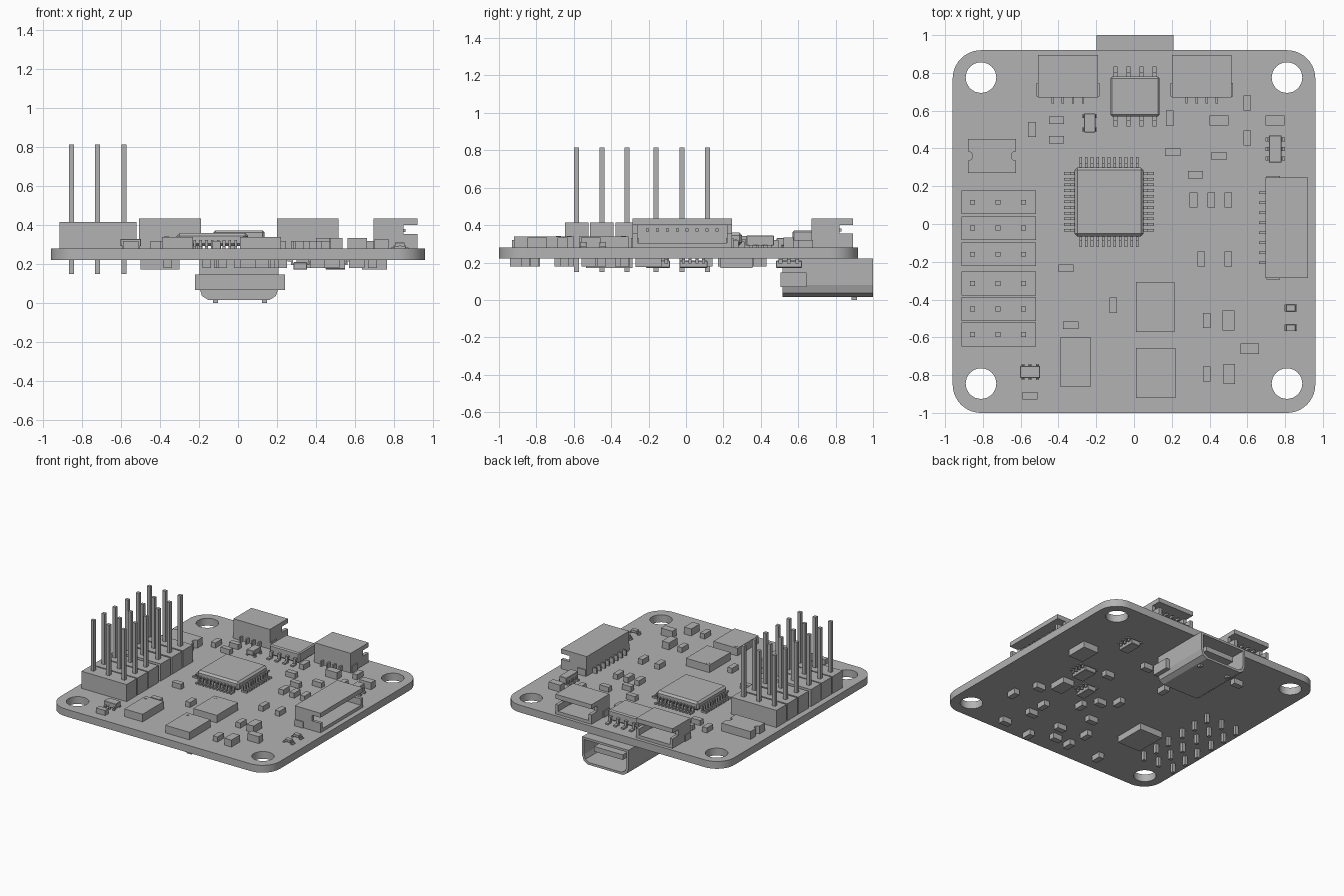
import bpy, bmesh, math
from mathutils import Matrix, Vector

old = bpy.data.objects.get("Cube")
if old:
    bpy.data.objects.remove(old, do_unlink=True)

grey = bpy.data.materials.new("plain grey")
grey.use_nodes = True
colour = (0.45, 0.45, 0.45, 1)
grey.diffuse_color = colour
grey.node_tree.nodes["Principled BSDF"].inputs["Base Color"].default_value = colour

TOP, UNDER = 0.28, 0.222


def box(bm, x0, x1, y0, y1, z0, z1):
    """Add a box between two corners and return its vertices."""
    size = Matrix.Diagonal((x1 - x0, y1 - y0, z1 - z0, 1))
    place = Matrix.Translation(((x0 + x1) / 2, (y0 + y1) / 2, (z0 + z1) / 2))
    return bmesh.ops.create_cube(bm, size=1, matrix=place @ size)["verts"]


def block(bm, x, y, w, d, z0, z1):
    return box(bm, x - w / 2, x + w / 2, y - d / 2, y + d / 2, z0, z1)


def prism(bm, points, axis, length):
    """Extrude a closed outline along an axis vector."""
    face = bm.faces.new([bm.verts.new(p) for p in points])
    out = bmesh.ops.extrude_face_region(bm, geom=[face])["geom"]
    moved = [v for v in out if isinstance(v, bmesh.types.BMVert)]
    bmesh.ops.translate(bm, verts=moved, vec=Vector(axis) * length)


def finish(name, bm, x=0, y=0, z=0, turn=0):
    bmesh.ops.recalc_face_normals(bm, faces=bm.faces)
    mesh = bpy.data.meshes.new(name)
    bm.to_mesh(mesh)
    bm.free()
    mesh.materials.append(grey)
    ob = bpy.data.objects.new(name, mesh)
    bpy.context.collection.objects.link(ob)
    ob.location = (x, y, z)
    ob.rotation_euler.z = math.radians(turn)
    return ob


def arc(x, y, r, start, end, n):
    steps = [math.radians(start + (end - start) * i / n) for i in range(n + 1)]
    return [(x + r * math.cos(a), y + r * math.sin(a)) for a in steps]


# Circuit board: rounded outline with four mounting holes
curve = bpy.data.curves.new("board", "CURVE")
curve.dimensions, curve.fill_mode = "2D", "BOTH"
curve.extrude = (TOP - UNDER) / 2
corners = [(.81, .77, 0), (-.81, .77, 90), (-.81, -.85, 180), (.81, -.85, 270)]
loops = [[p for x, y, a in corners for p in arc(x, y, .15, a, a + 90, 10)]]
loops += [arc(x, y + .005, .081, 0, 360, 32)[:-1] for x, y, a in corners]
for loop in loops:
    spline = curve.splines.new("POLY")
    spline.points.add(len(loop) - 1)
    spline.use_cyclic_u = True
    for point, (x, y) in zip(spline.points, loop):
        point.co = (x, y, 0, 1)
curve.materials.append(grey)
board = bpy.data.objects.new("board", curve)
bpy.context.collection.objects.link(board)
board.location.z = (TOP + UNDER) / 2
bpy.context.view_layer.objects.active = board
board.select_set(True)
bpy.ops.object.convert(target="MESH")

# Pin header: six rows of three pins
housing, pins = bmesh.new(), bmesh.new()
for y in (.115, -.022, -.16, -.315, -.45, -.585):
    block(housing, -.717, y, .395, .125, TOP, .415)
    for x in (-.855, -.72, -.585):
        block(pins, x, y, .026, .026, .15, .815)
finish("header_housing", housing)
finish("header_pins", pins)


def lead(bm, along, edge, reach, rise, width, turn):
    """Bent lead: shoulder, leg and foot, pointing outward after the turn."""
    mid = edge + reach * .4
    t = min(.012, rise / 3)
    verts = box(bm, edge - .02, mid, along - width / 2, along + width / 2, rise - t, rise)
    verts += box(bm, mid - t, mid, along - width / 2, along + width / 2, 0, rise)
    verts += box(bm, mid, edge + reach, along - width / 2, along + width / 2, 0, t)
    bmesh.ops.rotate(bm, verts=verts, matrix=Matrix.Rotation(math.radians(turn), 3, "Z"))


def leaded_chip(name, x, y, w, d, height, sides, count, pitch, reach, width, z=TOP, turn=0):
    """Chip body with a bevelled top and leads on the given sides."""
    bm = bmesh.new()
    verts = block(bm, 0, 0, w, d, .012, height)
    edges = {e for v in verts for e in v.link_edges}
    bmesh.ops.bevel(bm, geom=list(edges), offset=min(w, d) * .04, segments=1, affect="EDGES")
    for side in sides:
        edge = d / 2 if side % 180 else w / 2
        for i in range(count):
            lead(bm, (i - (count - 1) / 2) * pitch, edge, reach, height * .55, width, side)
    ob = finish(name, bm, x, y, z, turn)
    if z < TOP:
        ob.rotation_euler.x = math.pi
    return ob


leaded_chip("processor", -.132, .117, .365, .365, .08, (0, 90, 180, 270), 11, .03, .055, .014)
leaded_chip("driver_chip", .005, .675, .26, .21, .092, (90, 270), 4, .069, .055, .022)
leaded_chip("regulator_small", -.235, .535, .06, .1, .05, (0, 180), 2, .07, .01, .02)
leaded_chip("regulator_large", .748, .397, .065, .145, .065, (0, 180), 3, .05, .02, .02)
leaded_chip("regulator_front", -.55, -.783, .105, .065, .05, (90, 270), 3, .038, .01, .016)
for i, y in enumerate((-.445, -.55)):
    leaded_chip("indicator_" + str(i + 1), .83, y, .05, .035, .03, (0, 180), 1, 0, .02, .035)

# Flat sensor packages with a marker dimple plate
for name, x, y, w, d, h in (("sensor_rear", .113, -.44, .205, .265, .06),
                            ("sensor_front", .115, -.788, .21, .265, .06),
                            ("sensor_left", -.31, -.73, .16, .265, .06)):
    bm = bmesh.new()
    block(bm, 0, 0, w, d, 0, h)
    spot = Matrix.Translation((-w * .36, d * .4, h))
    bmesh.ops.create_cone(bm, cap_ends=True, segments=12, radius1=.013, radius2=.013,
                          depth=.004, matrix=spot)
    finish(name, bm, x, y, TOP)

# Notched crystal at the left rear
bm = bmesh.new()
outline = [(.127, -.09), (.127, -.025)] + arc(.127, 0, .025, 270, 90, 8)[1:-1]
outline += [(.127, .025), (.127, .09)]
outline += [(-x, -y) for x, y in outline]
prism(bm, [(x, y, 0) for x, y in outline], (0, 0, 1), .062)
finish("crystal", bm, -.752, .36, TOP)


def connector(name, x, y, width, count, turn):
    """Open-fronted socket; the opening faces local +x."""
    bm = bmesh.new()
    w, d, h, t = width / 2, .112, .155, .025
    box(bm, -d, d, -w, w, 0, t)
    box(bm, -d, d, -w, w, h - .035, h)
    box(bm, -d, -d + .05, -w, w, t, h - .035)
    for s in (-1, 1):
        wall = sorted((s * w, s * (w - t)))
        box(bm, -d + .05, .04, *wall, t, h - .035)
        box(bm, .04, d, *wall, t, .075)
        tab = sorted((s * (w - .03), s * (w + .008)))
        box(bm, -d + .005, -.035, *tab, 0, .05)
    for i in range(count):
        v = (i - (count - 1) / 2) * .053
        block(bm, -d - .016, v, .034, .012, 0, .04)
        block(bm, -.02, v, .14, .016, .085, .101)
    finish(name, bm, x, y, TOP, turn)


connector("side_connector", .808, -.02, .53, 8, 0)
connector("rear_connector_right", -.35, .782, .318, 4, 90)
connector("rear_connector_left", .358, .782, .315, 4, 90)

# Port under the rear edge: bent shell, tongue, wings and feet
SECTION = [(-.2, .207), (-.2, .1), (-.17, .045), (-.14, 0), (.14, 0), (.17, .045), (.2, .1), (.2, .207)]
SECTION = [(-.203, .207), (-.203, .065), (-.19, .022), (-.155, 0)]
SECTION += [(-x, z) for x, z in reversed(SECTION)]
bm = bmesh.new()


def ring(y, shrink):
    return [bm.verts.new((x * (1 - shrink / .2), y, .1035 + (z - .1035) * (1 - shrink / .1035)))
            for x, z in SECTION]


rings = [ring(.515, 0), ring(1, 0), ring(1, .018), ring(.62, .018)]
bm.faces.new(rings[0])
bm.faces.new(rings[-1])
for a, b in zip(rings, rings[1:]):
    for i in range(len(a)):
        j = (i + 1) % len(a)
        bm.faces.new((a[i], a[j], b[j], b[i]))
finish("port_shell", bm, .005, 0, .015)
bm = bmesh.new()
box(bm, -.12, .13, .6, .96, .11, .15)
finish("port_tongue", bm)
bm = bmesh.new()
box(bm, -.22, .24, .505, .645, .068, .147)
for x in (-.115, .135):
    block(bm, x, .9, .025, .03, 0, .02)
finish("port_wings_and_feet", bm)

# Small two-ended parts, grouped by footprint
UPRIGHT = ((-.54, .5), (.19, .56), (.6, .64), (.6, .455), (.315, .127), (.41, .127), (.5, .127),
           (.355, -.185), (.5, -.185), (-.11, -.43), (.385, -.51), (.385, -.795))
ACROSS = ((-.41, .55), (-.41, .445), (.205, .38), (.45, .36), (.325, .26), (-.36, -.235),
          (-.335, -.535), (-.55, -.91))
for name, spots, w, d, h in (("chips_upright", UPRIGHT, .04, .08, .04),
                             ("chips_across", ACROSS, .08, .04, .04),
                             ("capacitors_across", ((.45, .548), (.747, .548), (.613, -.66)), .1, .055, .055),
                             ("capacitors_upright", ((.5, -.51), (.505, -.795)), .062, .105, .055)):
    bm = bmesh.new()
    for x, y in spots:
        block(bm, x, y, w, d, TOP, TOP + h)
    finish(name, bm)

# Underside parts
BELOW = ((.61, -.33), (.42, -.51), (.41, -.65), (.21, -.34), (.13, -.22), (.03, -.13), (.48, -.86),
         (.23, -.9), (.05, -.81), (-.08, -.82), (.12, -.68), (-.09, -.64), (.02, -.45), (-.36, -.83),
         (.2, .38), (-.16, .39), (-.44, .62), (-.1, .21), (.34, .12), (.69, -.52))
bm = bmesh.new()
for i, (x, y) in enumerate(BELOW):
    w, d = ((.08, .045), (.045, .08))[i % 2]
    block(bm, x, y, w, d, UNDER - .042, UNDER)
block(bm, -.4, -.41, .2, .25, UNDER - .05, UNDER)
block(bm, .7, .27, .13, .17, UNDER - .05, UNDER)
block(bm, .5, -.2, .1, .14, UNDER - .045, UNDER)
finish("underside_parts", bm)
leaded_chip("underside_chip_a", .5, .55, .08, .14, .05, (0, 180), 3, .045, .03, .02, UNDER)
leaded_chip("underside_chip_b", .5, .04, .1, .15, .05, (0, 180), 4, .035, .03, .016, UNDER)
leaded_chip("underside_chip_c", .32, -.15, .07, .13, .05, (0, 180), 3, .045, .03, .02, UNDER)
